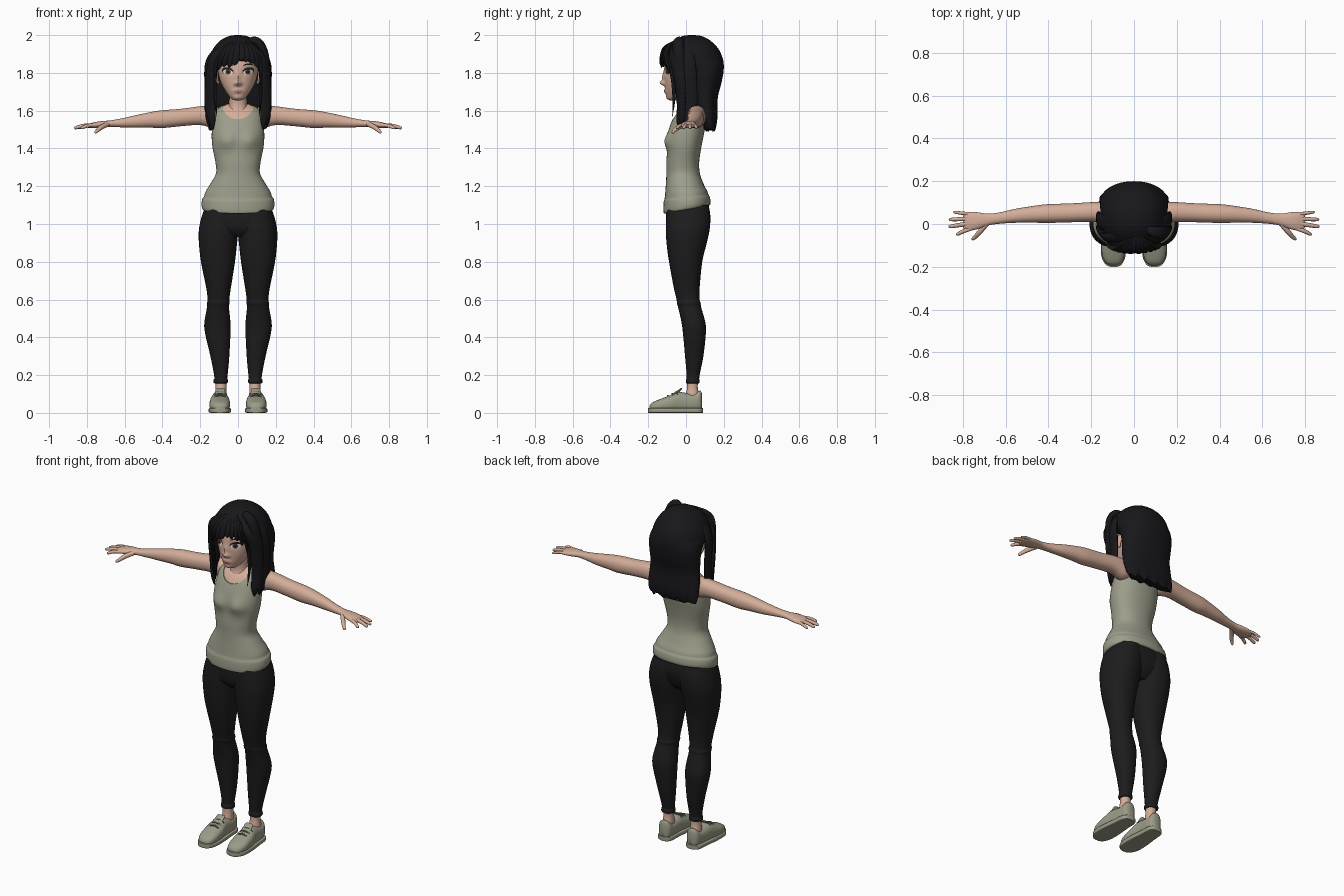
import bpy, bmesh
from math import sin, cos, pi, exp, sqrt, radians
from mathutils import Vector
from mathutils.bvhtree import BVHTree

if "Cube" in bpy.data.objects:
    bpy.data.objects.remove(bpy.data.objects["Cube"])

CM = 0.01  # tables below are in hundredths of a unit


def material(name, r, g, b):
    m = bpy.data.materials.new(name)
    m.use_nodes = True
    m.diffuse_color = (r, g, b, 1)
    node = m.node_tree.nodes["Principled BSDF"]
    node.inputs["Base Color"].default_value = (r, g, b, 1)
    node.inputs["Roughness"].default_value = 0.8
    return m


SKIN = material("skin", 0.66, 0.42, 0.32)
HAIR = material("black hair", 0.009, 0.009, 0.011)
DENIM = material("black leggings", 0.012, 0.012, 0.012)
SHIRT = material("olive grey cloth", 0.34, 0.34, 0.26)
SHOE = material("olive grey canvas", 0.33, 0.33, 0.25)
LACE = material("dark lace", 0.16, 0.16, 0.12)
WHITE = material("eye white", 0.75, 0.72, 0.68)
IRIS = material("brown iris", 0.09, 0.04, 0.02)
LIPS = material("lip pink", 0.5, 0.24, 0.2)


def spline(rows, n):
    """Catmull-Rom interpolation through rows of numbers."""
    out = []
    for i in range(len(rows) - 1):
        a, b, c, d = (rows[max(0, min(len(rows) - 1, i + k))] for k in (-1, 0, 1, 2))
        for s in range(n):
            t = s / n
            out.append([q + t / 2 * (r - p + t * (2 * p - 5 * q + 4 * r - u + t * (3 * (q - r) + u - p)))
                        for p, q, r, u in zip(a, b, c, d)])
    return out + [list(rows[-1])]


def finish(name, bm, mat, angle=45):
    bmesh.ops.recalc_face_normals(bm, faces=bm.faces)
    mesh = bpy.data.meshes.new(name)
    bm.to_mesh(mesh)
    bm.free()
    mesh.materials.append(mat)
    ob = bpy.data.objects.new(name, mesh)
    bpy.context.collection.objects.link(ob)
    smooth(ob, angle)
    return ob


def smooth(ob, angle=45):
    bpy.ops.object.select_all(action="DESELECT")
    ob.select_set(True)
    bpy.context.view_layer.objects.active = ob
    bpy.ops.object.shade_smooth_by_angle(angle=radians(angle))


def skin_rings(name, rings, mat, side=1, warp=None):
    """Join closed rings of points into a capped tube."""
    bm = bmesh.new()
    loops = []
    for ring in rings:
        pts = [warp(p) if warp else p for p in ring]
        loops.append([bm.verts.new((p.x * side, p.y, p.z)) for p in pts])
    n = len(loops[0])
    for a, b in zip(loops, loops[1:]):
        for i in range(n):
            bm.faces.new((a[i], a[(i + 1) % n], b[(i + 1) % n], b[i]))
    bm.faces.new(loops[0])
    bm.faces.new(loops[-1])
    return finish(name, bm, mat)


def loft(name, axis, rows, mat, side=1, seg=32, steps=4, power=2.2, warp=None):
    """Rows hold the position on the axis, then low and high limits across it."""
    k = "xyz".index(axis)
    u, v = [j for j in range(3) if j != k]
    rings = []
    for pos, a0, a1, b0, b1 in spline(rows, steps):
        ring = []
        for i in range(seg):
            c, s = cos(2 * pi * i / seg), sin(2 * pi * i / seg)
            p = Vector()
            p[k] = pos
            p[u] = (a0 + a1) / 2 + (a1 - a0) / 2 * abs(c) ** (2 / power) * (1 if c > 0 else -1)
            p[v] = (b0 + b1) / 2 + (b1 - b0) / 2 * abs(s) ** (2 / power) * (1 if s > 0 else -1)
            ring.append(p * CM)
        rings.append(ring)
    return skin_rings(name, rings, mat, side, warp)


def even(rows):
    return [(z, -h, h, y0, y1) for z, h, y0, y1 in rows]


def sweep(name, rows, mat, wide=(1, 0, 0), side=1, seg=12):
    """Rows hold x, y, z, half width and half thickness along a path."""
    path = spline(rows, 6)
    rings = []
    for i, (x, y, z, w, t) in enumerate(path):
        tangent = Vector(path[min(i + 1, len(path) - 1)][:3]) - Vector(path[max(i - 1, 0)][:3])
        tangent.normalize()
        across = Vector(wide)
        across = (across - tangent * across.dot(tangent)).normalized()
        up = tangent.cross(across)
        rings.append([(Vector((x, y, z)) + across * w * cos(2 * pi * j / seg)
                       + up * t * sin(2 * pi * j / seg)) * CM for j in range(seg)])
    return skin_rings(name, rings, mat, side)


def bump(p, x, z, sx, sz, amount):
    return amount * exp(-((abs(p.x) - x) / sx) ** 2 - ((p.z - z) / sz) ** 2)


# Tank top with bust, tilted hem and scooped neck
def shape_shirt(p):
    q = p.copy()
    if p.y < 0:
        q.y -= bump(p, 0.062, 1.44, 0.05, 0.045, 0.025)
    q.z += 0.18 * p.y * max(0, min(1, (1.2 - p.z) / 0.12))
    return q


shirt = loft("tank_top", "z", even([
    (107.5, 17.6, -11, 12), (108, 18.8, -11.8, 12.8), (110, 19.3, -12, 13), (113, 19, -11.8, 12.6),
    (114.5, 18, -11.3, 11.9), (117, 17.2, -11, 11.2), (122, 14.2, -10.6, 9), (127, 11.6, -10.4, 7.3),
    (133, 12, -10.4, 7), (140, 13.4, -9.8, 8), (145, 13.9, -9.5, 9), (150, 13.8, -9, 9.9),
    (155, 13.2, -7.3, 10.2), (159, 12.4, -5, 10), (162, 9.5, -2, 9), (163.5, 6, 0, 8)]),
    SHIRT, seg=48, warp=shape_shirt)
bpy.ops.mesh.primitive_cylinder_add(vertices=48, radius=1, depth=1, location=(0, 0, 1.635), rotation=(pi / 2, 0, 0))
cutter = bpy.context.object
cutter.name = "neckline_cutter"
cutter.scale = (0.085, 0.08, 1)
cutter.hide_render = True
bpy.context.view_layer.objects.active = shirt
cut = shirt.modifiers.new("neckline", "BOOLEAN")
cut.operation = "DIFFERENCE"
cut.solver = "EXACT"
cut.object = cutter
bpy.ops.object.modifier_apply(modifier=cut.name)
bpy.data.objects.remove(cutter)
smooth(shirt)

# Upper chest and neck
loft("upper_chest", "z", even([
    (146, 12, -8, 9), (150, 13, -8.5, 9.4), (155, 12.6, -6.8, 9.7), (159, 11.8, -4.5, 9.5),
    (162, 9, -1.5, 8.5), (163.5, 5.5, 0, 8)]), SKIN)
loft("neck", "z", even([
    (152, 6.5, -5.5, 8), (159, 5.8, -3.8, 8), (163, 4.8, -3, 7), (170, 4.6, -3.5, 7), (176, 5, -3, 8)]), SKIN)


# Head with nose, lips and eye sockets pushed out of the surface
def shape_face(p):
    q = p.copy()
    if p.y < -0.02:
        q.y -= bump(p, 0, 1.746, 0.013, 0.013, 0.022) + bump(p, 0, 1.775, 0.012, 0.03, 0.011)
        q.y -= bump(p, 0.014, 1.742, 0.009, 0.009, 0.008) + bump(p, 0, 1.703, 0.024, 0.012, 0.008)
        q.y -= bump(p, 0, 1.67, 0.02, 0.012, 0.004)
        q.y += bump(p, 0.05, 1.81, 0.03, 0.02, 0.006)
    return q


head = loft("head", "z", even([
    (165.5, 1.5, -8.5, -4), (166.3, 3.5, -9.8, -1), (168.5, 5.4, -10.5, 2), (172, 7.6, -11, 5),
    (176, 9.5, -11.4, 10), (181, 10.6, -11.6, 14), (186, 10.8, -10.9, 16), (191, 10, -8.8, 16),
    (195, 7.5, -4, 13), (197.5, 4, 0, 8)]), SKIN, seg=96, steps=8, warp=shape_face)
surface = BVHTree.FromPolygons([v.co.copy() for v in head.data.vertices],
                               [tuple(f.vertices) for f in head.data.polygons])


def patch(name, x, z, rx, rz, mat, lift, side=1, bend=0, tilt=0):
    """Thin oval plate laid on the face; bend arches it, tilt raises its outer end."""
    bm = bmesh.new()
    loops = []
    for r in (0.02, 0.35, 0.7, 1):
        loop = []
        for i in range(28):
            c, s = r * cos(2 * pi * i / 28), r * sin(2 * pi * i / 28)
            px, pz = x + rx * c, z + rz * s - bend * c * c + tilt * c
            hit = surface.ray_cast(Vector((px * CM, -1, pz * CM)), Vector((0, 1, 0)))[0]
            y = hit.y if hit else -0.05
            loop.append(bm.verts.new((px * CM * side, y - lift * CM, pz * CM)))
        loops.append(loop)
    for a, b in zip(loops, loops[1:]):
        for i in range(28):
            j = (i + 1) % 28
            bm.faces.new((a[i], a[j], b[j], b[i]))
    bm.faces.new(loops[0])
    ob = finish(name, bm, mat)
    if sum(f.normal.y for f in ob.data.polygons) > 0:
        ob.data.flip_normals()


patch("upper_lip", 0, 170.8, 2.3, 0.55, LIPS, 0.15, bend=0.5)
patch("lower_lip", 0, 169.7, 1.9, 0.7, LIPS, 0.15, bend=-0.4)

# Finger paths: root x, y then tip x, y and radius
FINGERS = {"index": (76, -2, 83.3, -4.7, 0.95), "middle": (77, 0.2, 86.8, -1.2, 1),
           "ring": (77, 2.4, 86.6, 2.1, 0.95), "little": (76, 4.6, 84.6, 5.5, 0.8)}

for side, tag in ((1, "left_"), (-1, "right_")):
    # Face details
    patch(tag + "lashes", 5.4, 180.9, 3.1, 2, HAIR, 0.12, side, tilt=0.4)
    patch(tag + "eye", 5.3, 180.4, 2.6, 1.5, WHITE, 0.22, side, tilt=0.3)
    patch(tag + "iris", 5.2, 180.5, 1.4, 1.45, IRIS, 0.3, side)
    patch(tag + "pupil", 5.2, 180.5, 0.65, 0.7, HAIR, 0.38, side)
    patch(tag + "eyebrow", 5.4, 184.6, 2.9, 0.4, HAIR, 0.2, side, bend=0.7, tilt=0.2)
    sweep(tag + "ear", [(10, 0, 174.3, 0.4, 0.4), (10.8, 0.2, 175.5, 1.2, 0.7), (11.3, 1, 178.5, 2, 0.8),
                        (11.2, 1.5, 180.5, 1.4, 0.6), (10.8, 1.5, 181.3, 0.3, 0.3)], SKIN, (0, 1, 0), side)
    # Arm and hand
    loft(tag + "arm", "x", [
        (8, 2, 9, 153, 160), (13, 0.6, 10.3, 150.8, 162.6), (20, 1, 10.2, 152.4, 162.3),
        (30, 0.8, 9.6, 151.8, 161), (40, 0.5, 9.3, 150.8, 160.2), (46, 0.6, 8.6, 151, 159.3),
        (55, 0.6, 7.2, 151, 157.4), (62, 0.2, 5.6, 151.2, 155.8), (68, -0.6, 4.8, 151.4, 154.8),
        (72, -2, 5.3, 151, 154.5), (76, -3, 5.7, 150.8, 153.9), (79, -2.6, 5.2, 150.9, 153),
        (80, -1.5, 4.2, 151.2, 152.6)], SKIN, side)
    for finger, (x0, y0, x1, y1, r) in FINGERS.items():
        mx, my = (x0 + x1) / 2, (y0 + y1) / 2
        sweep(tag + finger + "_finger", [(x0, y0, 152.3, r, r), (mx, my, 152, r, r),
              (x1 - 0.8, y1, 150.9, r * 0.8, r * 0.8), (x1, y1, 150.6, 0.15, 0.15)], SKIN, (0, 1, 0), side)
    sweep(tag + "thumb", [(69, 0, 152.8, 1.3, 1.2), (72, -3.5, 151.4, 1.3, 1.2), (74, -5.8, 149.8, 1, 1),
                          (75.4, -7, 148.6, 0.8, 0.7), (75.8, -7.5, 148.2, 0.1, 0.1)], SKIN, (0, 0, 1), side)
    # Legging leg, ankle
    loft(tag + "legging", "z", [
        (15.6, 6, 12.2, 0.6, 6.6), (16, 5.4, 12.9, 0, 7.2), (17.6, 5.4, 12.9, 0, 7.2), (18.4, 5.7, 12.5, 0.3, 7),
        (22, 5.3, 13, 0.2, 7.6), (30, 4.6, 14.6, -0.5, 9.2), (42, 4, 17.4, -1.6, 10.5),
        (48, 4, 17.8, -2.4, 10.2), (56, 4.8, 16.4, -4.2, 8), (58, 4.4, 16.5, -4.8, 7.8),
        (60, 4.6, 16.1, -5, 7.2), (66, 3.8, 16.8, -6.4, 7.2), (80, 1.6, 19.6, -9, 8.6),
        (90, 0.5, 20.7, -10.3, 11), (97, -0.3, 20.7, -10.7, 12.5), (104, -0.5, 19.2, -10.5, 12.9),
        (110, 0, 17, -10, 12)], DENIM, side)
    loft(tag + "ankle", "z", [(5, 6, 12.4, -1, 7), (10, 6, 12.2, 0, 6.8), (14, 6.2, 11.8, 0.6, 6.2),
                              (20, 6, 12, 0.6, 6.6)], SKIN, side)
    # Shoe upper, sole, collar and laces
    loft(tag + "shoe_upper", "y", [
        (-19.4, 8, 11, 1, 3.6), (-18, 5.7, 13.4, 0.6, 5.4), (-14, 4.4, 15, 0.4, 7.2), (-8, 4.3, 15, 0.4, 9.4),
        (-4, 4.8, 14.4, 0.4, 11), (0, 5, 13.9, 0.4, 10.6), (4, 5.1, 13.5, 0.4, 10.2),
        (7.4, 5.8, 12.7, 0.4, 11.8), (8.5, 7.6, 10.9, 1, 10)], SHOE, side, power=2.5)
    loft(tag + "shoe_sole", "y", [
        (-20, 8, 11, 0, 2.6), (-19, 5.8, 13.2, 0, 2.6), (-15, 4, 15.3, 0, 2.6), (-8, 3.8, 15.4, 0, 2.6),
        (0, 4.5, 14.5, 0, 2.6), (6, 4.8, 13.9, 0, 2.6), (8.2, 6, 12.6, 0, 2.6), (8.9, 7.8, 10.8, 0, 2.6)],
        SHOE, side, power=7)
    sweep(tag + "shoe_tongue", [(9.4, -8, 9, 2.4, 0.5), (9.4, -5, 10.9, 2.6, 0.6), (9.3, -2.6, 12.6, 2.4, 0.5),
                                (9.3, -2.2, 12.9, 1, 0.2)], SHOE, side=side)
    for y, z in ((-9.5, 9.2), (-7.2, 10.1), (-5, 11.2)):
        sweep(tag + "lace", [(6, y + 0.6, z - 1.4, 0.4, 0.3), (8, y, z - 0.1, 0.45, 0.35),
                             (11, y, z - 0.1, 0.45, 0.35), (13, y + 0.6, z - 1.4, 0.4, 0.3)], LACE, (0, 1, 0), side)
    # Long locks framing the face
    sweep(tag + "front_lock", [(4, -5, 195, 2, 1), (12, -6.5, 189, 3, 1.6), (14.6, -4.5, 178, 3, 1.5),
                               (14.8, -2.5, 164, 3.4, 1.6), (13.8, -3.5, 155, 2.2, 1.2), (13.2, -3.5, 150, 0.2, 0.2)],
          HAIR, (0.8, 0.6, 0), side)
    sweep(tag + "cheek_strand", [(5, -8, 193, 2, 0.8), (10.6, -9, 187, 1.6, 0.8), (12, -7.2, 177, 1, 0.6),
                                 (12, -6.4, 167, 0.9, 0.6), (11.2, -7.2, 157, 0.1, 0.1)], HAIR, (0.5, 0.8, 0), side)
    sweep(tag + "side_lock", [(9, 0, 195, 3, 1), (15.4, 1, 186, 4, 1.6), (16, 2, 172, 4, 1.6),
                              (16, 2, 160, 3.6, 1.6), (15.4, 0, 154, 2, 1), (14.8, -1, 150.5, 0.2, 0.2)],
          HAIR, (0.2, 1, 0), side)

# Hips and back pockets of the leggings
loft("legging_hips", "z", even([(93, 10, -6, 7.5), (97, 16.5, -9.6, 10.5), (104, 18.7, -10.5, 12.5),
                                (110, 17, -10, 12)]), DENIM, power=2.4)


# Main hair: dome and long back, ragged at the lower edge
def ragged(p):
    q = p.copy()
    if p.z < 1.56:
        q.z += 0.009 * sin(p.x * 95) + 0.005 * sin(p.x * 210)
    return q


loft("hair_back", "z", even([
    (200, 1.5, 1.5, 4.5), (199.4, 5, -2, 8.5), (197, 9.6, -6.3, 13), (193, 13, -9.8, 17), (189, 14.9, -11.7, 19),
    (186.6, 15.5, -11.5, 19.7), (184, 15.8, -5, 20), (180, 15.8, 0, 19.8), (174, 15.5, 2, 18.6),
    (168, 15.4, 3, 17), (162, 16, 4.5, 16.6), (156, 16.2, 7, 16.6), (151.5, 15.6, 9.5, 15.8),
    (150, 14.5, 11, 14.8)]), HAIR, seg=64, warp=ragged)

# Fringe sweeping out from the parting; entries are tip x and tip z
for tip, z in ((-12.4, 178), (-10.2, 181.5), (-7.6, 183), (-4.6, 182.6), (-1.8, 184), (2, 187),
               (5, 186.5), (8, 185), (10.4, 182.5), (12.4, 179)):
    def front(x):
        return -13.4 * sqrt(1 - (x / 17) ** 2)
    mid = tip * 0.75 + 0.5
    sweep("fringe_lock", [(1.5, -5, 197, 0.6, 0.5), (mid * 0.7 + 0.4, front(mid) * 0.82, 193.6, 1.7, 0.9),
                          (mid, front(mid) * 0.96, 189.5, 2, 0.9),
                          (tip * 0.95, front(tip), (z + 188) / 2 - 0.6, 1.5, 0.7),
                          (tip, front(tip), z, 0.1, 0.1)], HAIR, (1, -tip * 0.05, 0))

# Gathered side tail on the left of the crown
sweep("side_tail", [(4, -1, 194, 1.5, 1.5), (7.5, -3, 197, 2.2, 2), (11, -4, 196, 3, 2.2), (14, -4, 191, 3, 1.8),
                    (15.6, -3, 182, 2.6, 1.5), (16, -2, 168, 2.4, 1.4), (15.8, -2, 157, 1.6, 1),
                    (15.2, -2.5, 152, 0.2, 0.2)], HAIR, (0.3, 1, 0))
